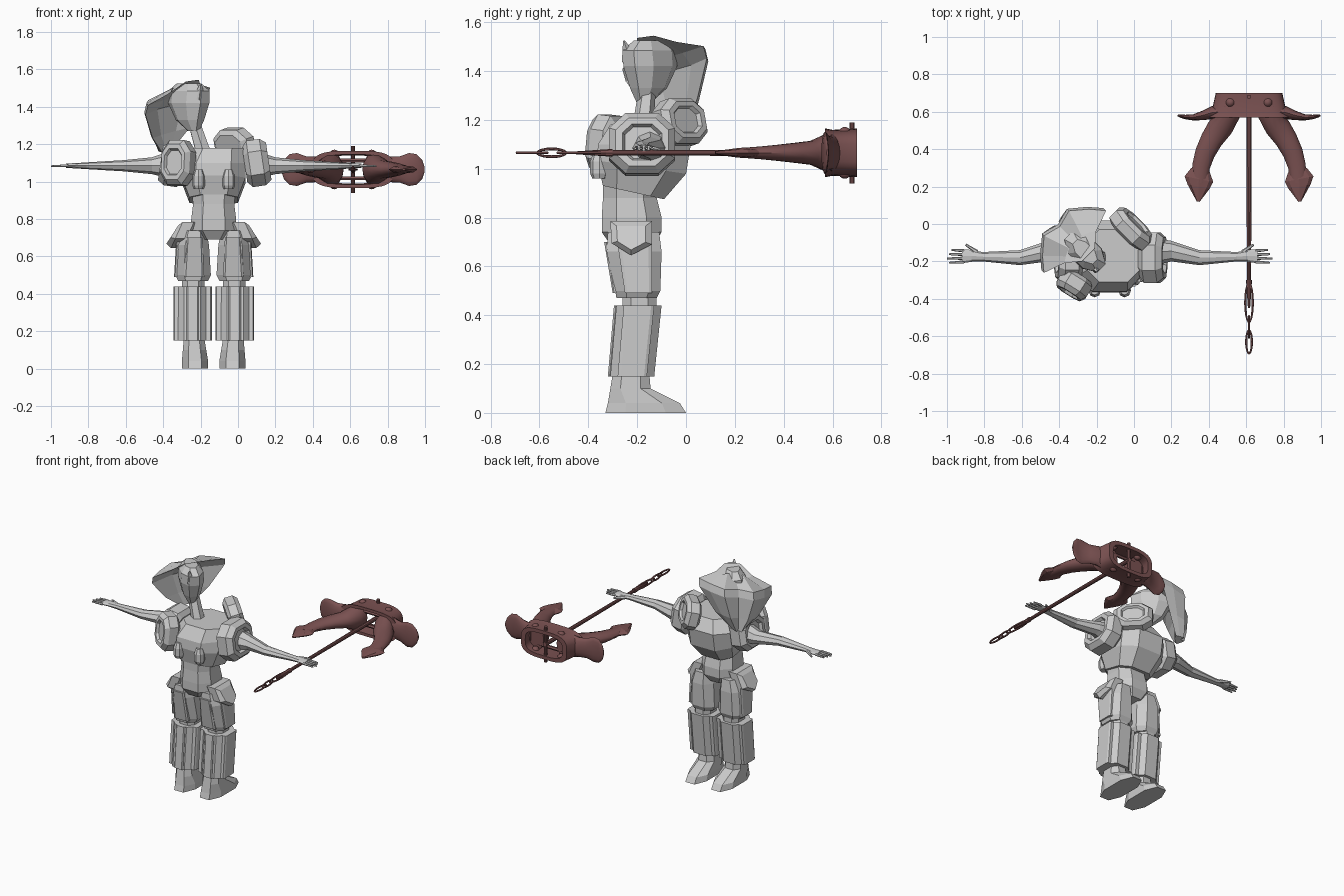
import bpy, bmesh, math
from mathutils import Vector, Matrix

if "Cube" in bpy.data.objects:
    bpy.data.objects.remove(bpy.data.objects["Cube"])


def material(name, rgb):
    m = bpy.data.materials.new(name)
    m.use_nodes = True
    m.diffuse_color = (*rgb, 1)
    m.node_tree.nodes["Principled BSDF"].inputs["Base Color"].default_value = (*rgb, 1)
    return m


GREY = material("light grey", (0.6, 0.6, 0.6))
RUST = material("dull red iron", (0.2, 0.085, 0.085))
X, Y, Z = Vector((1, 0, 0)), Vector((0, 1, 0)), Vector((0, 0, 1))
MID = -0.13  # body mirror line


def ring(c, u, v, hu, hv, n=8, cut=None):
    """Oval of n points, or a box outline with cut corners."""
    if cut is not None:
        k = cut
        pts = [(1, -k), (1, k), (k, 1), (-k, 1), (-1, k), (-1, -k), (-k, -1), (k, -1)]
    else:
        pts = [(math.cos(math.tau * i / n), math.sin(math.tau * i / n)) for i in range(n)]
    return [Vector(c) + u * (a * hu) + v * (b * hv) for a, b in pts]


def loft(name, rings, mat=GREY, closed=False, smooth=False, side=1):
    bm = bmesh.new()
    rows = []
    for r in rings:
        rows.append([bm.verts.new((p[0] if side > 0 else 2 * MID - p[0], p[1], p[2])) for p in r])
    n = len(rows[0])
    for i in range(len(rows) if closed else len(rows) - 1):
        a, b = rows[i], rows[(i + 1) % len(rows)]
        for j in range(n):
            bm.faces.new((a[j], a[(j + 1) % n], b[(j + 1) % n], b[j]))
    if not closed:
        bm.faces.new(rows[0])
        bm.faces.new(rows[-1])
    bmesh.ops.recalc_face_normals(bm, faces=bm.faces)
    return finish(name, bm, mat, smooth)


def finish(name, bm, mat, smooth=False):
    me = bpy.data.meshes.new(name)
    bm.to_mesh(me)
    bm.free()
    me.materials.append(mat)
    ob = bpy.data.objects.new(name, me)
    bpy.context.collection.objects.link(ob)
    if smooth:
        bpy.ops.object.select_all(action="DESELECT")
        ob.select_set(True)
        bpy.context.view_layer.objects.active = ob
        bpy.ops.object.shade_smooth_by_angle(angle=math.radians(40))
    return ob


def stack(name, levels, cut=0.5, side=1):
    """Upright loft; each level is z, x0, x1, y0, y1."""
    loft(name, [ring(((a + b) / 2, (c + d) / 2, z), X, Y, (b - a) / 2, (d - c) / 2, cut=cut)
                for z, a, b, c, d in levels], side=side)


def rod(name, p, q, r0, r1, mat=GREY, n=6, side=1):
    p, q = Vector(p), Vector(q)
    d = (q - p).normalized()
    u = d.cross(Z if abs(d.z) < 0.9 else X).normalized()
    v = d.cross(u)
    loft(name, [ring(p, u, v, r0, r0, n), ring(q, u, v, r1, r1, n)], mat, side=side)


def guard(name, c, normal, width, height, depth):
    """Armour plate with a recessed panel."""
    nrm = Vector(normal).normalized()
    u = nrm.cross(Z).normalized()
    v = u.cross(nrm)
    steps = [(-0.5, 0.75), (-0.3, 1), (0.25, 1), (0.5, 0.8), (0.5, 0.6), (0.35, 0.52)]
    loft(name, [ring(Vector(c) + nrm * (t * depth), u, v, width / 2 * s, height / 2 * s, cut=0.5)
                for t, s in steps])


# Legs, hips, arms and hands, one set per side
for side, word in ((1, "left"), (-1, "right")):
    stack(word + "_foot", [(0, -0.10, 0.04, -0.33, 0), (0.04, -0.10, 0.04, -0.32, -0.025),
                           (0.1, -0.09, 0.035, -0.31, -0.145), (0.16, -0.08, 0.03, -0.3, -0.15)], side=side)
    stack(word + "_shin", [(0.15, -0.105, 0.075, -0.31, -0.13), (0.44, -0.105, 0.075, -0.285, -0.1)], side=side)
    for edge, x in (("outer", 0.055), ("inner", -0.09)):
        stack(word + "_shin_" + edge + "_panel", [(0.15, x - 0.03, x + 0.03, -0.28, -0.16),
                                                  (0.44, x - 0.03, x + 0.03, -0.255, -0.13)], 0.8, side)
    stack(word + "_shin_front_ridge", [(0.15, -0.05, 0.015, -0.32, -0.25),
                                       (0.44, -0.05, 0.015, -0.295, -0.22)], 0.8, side)
    stack(word + "_knee", [(0.42, -0.08, 0.04, -0.26, -0.12), (0.5, -0.08, 0.04, -0.26, -0.12)], side=side)
    stack(word + "_thigh", [(0.47, -0.1, 0.06, -0.285, -0.12), (0.5, -0.115, 0.075, -0.29, -0.105),
                            (0.66, -0.105, 0.065, -0.325, -0.1), (0.74, -0.09, 0.035, -0.32, -0.11)], side=side)
    stack(word + "_thigh_side_panel", [(0.49, 0.03, 0.082, -0.25, -0.14),
                                       (0.69, 0.02, 0.07, -0.28, -0.14)], 0.8, side)
    stack(word + "_thigh_front_panel", [(0.49, -0.08, 0.03, -0.3, -0.24),
                                        (0.7, -0.07, 0.015, -0.335, -0.25)], 0.8, side)
    # Hip pod: pointed plate leaning outward
    pod = [(-0.31, 0.785), (-0.14, 0.785), (-0.14, 0.69), (-0.225, 0.645), (-0.305, 0.695)]
    loft(word + "_hip_pod", [[Vector((off + (0.785 - z) * 0.45,
                                      -0.225 + (y + 0.225) * s, 0.72 + (z - 0.72) * s)) for y, z in pod]
                             for off, s in ((-0.05, 0.7), (-0.025, 1), (0.035, 1), (0.06, 0.7))], side=side)
    # Arm and palm
    arm = [(0.08, -0.15, 1.09, 0.08, 0.08), (0.2, -0.145, 1.085, 0.055, 0.045),
           (0.35, -0.18, 1.085, 0.04, 0.03), (0.55, -0.175, 1.085, 0.025, 0.018),
           (0.61, -0.17, 1.085, 0.032, 0.014), (0.66, -0.173, 1.085, 0.037, 0.012)]
    loft(word + "_arm", [ring((x, y, z), Y, Z, ry, rz, 8) for x, y, z, ry, rz in arm], side=side)
    for i in range(4):
        y = -0.203 + i * 0.02
        tip = 0.74 - 0.012 * abs(i - 1)
        rod(word + "_finger", (0.65, y, 1.085), (tip, y * 1.15 + 0.026, 1.083), 0.009, 0.005, side=side)
    rod(word + "_thumb", (0.58, -0.15, 1.085), (0.64, -0.11, 1.08), 0.012, 0.006, side=side)
    # Chest studs
    loft(word + "_chest_stud", [ring((-0.05, -0.355, z), X, Y, r, r * 1.1, 8)
                                for z, r in ((0.96, 0.026), (0.98, 0.034), (1.03, 0.034), (1.065, 0.022))], side=side)

# Torso
stack("abdomen", [(0.69, -0.2, -0.06, -0.31, -0.13), (0.74, -0.25, -0.01, -0.345, -0.1),
                  (0.8, -0.25, -0.01, -0.345, -0.1), (0.88, -0.24, -0.02, -0.34, -0.12),
                  (0.97, -0.25, -0.01, -0.34, -0.12)])
chest = [(0.93, 0.22, -0.26, 0.0, -0.34, -0.09), (1.03, 0.15, -0.3, 0.04, -0.365, 0.0),
         (1.1, 0, -0.3, 0.04, -0.36, 0.02), (1.18, 0, -0.25, 0.03, -0.31, -0.03)]
loft("chest", [[p - Z * ((p.y + 0.34) * tilt) for p in
                ring(((a + b) / 2, (c + d) / 2, z), X, Y, (b - a) / 2, (d - c) / 2, cut=0.55)]
               for z, tilt, a, b, c, d in chest])

# Shoulder armour
guard("left_shoulder_guard", (0.1, -0.18, 1.1), (1, 0, 0.15), 0.27, 0.25, 0.13)
guard("right_shoulder_guard", (-0.35, -0.18, 1.09), (-1, 0, 0.15), 0.26, 0.23, 0.13)
guard("left_shoulder_fin", (-0.015, -0.025, 1.19), (0.7, 0.7, 0.25), 0.25, 0.19, 0.1)
guard("right_shoulder_fin", (-0.32, -0.325, 1.1), (-0.5, -0.8, 0.1), 0.18, 0.24, 0.11)

# Head, turned to one side
HEAD = Vector((-0.315, -0.095, 0))
FWD, SIDE = Vector((0.707, -0.707, 0)), Vector((0.707, 0.707, 0))


def head_point(s, f, z):
    return HEAD + SIDE * s + FWD * f + Z * (z + 0.2 * s)


face = [(1.27, 0.025, 0.08, 0.14), (1.33, 0.055, 0.0, 0.165), (1.42, 0.075, -0.05, 0.195),
        (1.485, 0.07, -0.05, 0.2), (1.525, 0.04, 0.0, 0.15)]
loft("face", [ring(head_point(0, (a + b) / 2, z), SIDE, FWD, w, (b - a) / 2, cut=0.45)
              for z, w, a, b in face])
rod("neck", head_point(0.01, 0.1, 1.32), (-0.18, -0.18, 1.14), 0.035, 0.045)
rod("forelock", head_point(-0.02, 0.17, 1.45), head_point(-0.03, 0.195, 1.53), 0.035, 0.004, n=4)

# Swept-back hair shell with a jagged crown: half width, wing, back and front per height
hair = [(1.165, 0.04, -0.09, -0.14, -0.08, 0), (1.26, 0.14, -0.06, -0.15, -0.08, 0),
        (1.405, 0.235, -0.02, -0.155, -0.07, 0), (1.455, 0.235, 0.0, -0.14, -0.02, 0),
        (1.535, 0.12, 0.04, 0.0, 0.1, 1)]
loft("hair", [[head_point(s * w, f, z + jag * lift) for s, f, lift in
               ((-1, wing, -0.04), (-0.75, (wing + back) / 2, -0.05), (-0.4, back, -0.025),
                (0, back + 0.025, -0.045), (0.4, back, -0.025),
                (0.75, (wing + back) / 2, -0.05), (1, wing, -0.04),
                (0.4, front, 0.0), (-0.4, front, 0.01))]
              for z, w, wing, back, front, jag in hair])

# Anchor: shank and pin
AX, AZ = 0.615, 1.065
rod("anchor_shank", (AX, -0.31, AZ), (AX, 0.69, AZ), 0.011, 0.015, RUST, 10)
rod("shank_collar", (AX, -0.45, AZ), (AX, -0.3, AZ), 0.006, 0.016, RUST, 8)
rod("crown_pin", (AX, 0.68, AZ - 0.125), (AX, 0.68, AZ + 0.125), 0.011, 0.011, RUST, 10)

# Hollow crown
crown = [(0.57, 0.22, 0.1), (0.6, 0.2, 0.094), (0.7, 0.178, 0.1),
         (0.7, 0.145, 0.075), (0.57, 0.175, 0.08)]
outline = []
for y, hx, hz in crown:
    pts = []
    for i in range(32):
        t = math.tau * i / 32
        c, s = math.cos(t), math.sin(t)
        pts.append(Vector((AX + hx * math.copysign(abs(c) ** 0.6, c), y,
                           AZ + hz * math.copysign(abs(s) ** 0.6, s))))
    outline.append(pts)
loft("anchor_crown", outline, RUST, closed=True, smooth=True)
for dz in (-0.047, 0.047):
    rod("crown_bar", (AX - 0.1, 0.62, AZ + dz), (AX + 0.1, 0.62, AZ + dz), 0.012, 0.012, RUST)

for sx in (-1, 1):
    # Flared crown ends
    lobe = [(0.15, 0.6, 0.035, 0.08), (0.2, 0.595, 0.035, 0.068), (0.25, 0.58, 0.025, 0.07),
            (0.3, 0.57, 0.016, 0.088), (0.34, 0.572, 0.012, 0.082), (0.37, 0.577, 0.008, 0.05),
            (0.382, 0.58, 0.004, 0.015)]
    loft("crown_end", [ring((AX + sx * x, y, AZ), Y, Z, ry, rz, 16) for x, y, ry, rz in lobe],
         RUST, smooth=True)
    # Curved arm: offset, y, half width, half thickness, lean
    arm = [(0.115, 0.63, 0.065, 0.09, 0), (0.118, 0.575, 0.068, 0.08, 0.1), (0.155, 0.515, 0.068, 0.05, 0.5),
           (0.2, 0.45, 0.06, 0.042, 0.6), (0.235, 0.38, 0.054, 0.034, 0.45),
           (0.256, 0.31, 0.048, 0.027, 0.3), (0.265, 0.22, 0.045, 0.02, 0.1)]
    loft("anchor_arm", [ring((AX + sx * x, y, AZ), Vector((1, lean * sx, 0)).normalized(), Z, w, h, 14)
                        for x, y, w, h, lean in arm], RUST, smooth=True)
    # Arrow-shaped fluke
    fluke = [(0.26, 0.29, 0.05, 0.016), (0.268, 0.24, 0.078, 0.022), (0.27, 0.2, 0.06, 0.018),
             (0.272, 0.12, 0.008, 0.007)]
    loft("anchor_fluke", [ring((AX + sx * x, y, AZ), Vector((1, 0.2 * sx, 0)).normalized(), Z, w, h, 8)
                          for x, y, w, h in fluke], RUST)
    # Rivets above and below
    for sz in (-1, 1):
        bm = bmesh.new()
        bmesh.ops.create_uvsphere(bm, u_segments=12, v_segments=8, radius=0.026)
        bm.transform(Matrix.Translation((AX + sx * 0.1, 0.65, AZ + sz * 0.08)))
        finish("crown_rivet", bm, RUST, True)

# Chain links, alternating flat and upright
for name, y, half, wide, axis in (("flat_link", -0.42, 0.105, 0.02, X), ("upright_link", -0.55, 0.058, 0.016, Z),
                                  ("end_link", -0.63, 0.062, 0.015, X)):
    other = Z if axis == X else X
    rings = []
    for i in range(20):
        t = math.tau * i / 20
        d = axis * math.cos(t) + Y * math.sin(t)
        c = Vector((AX, y, AZ)) + axis * (wide * math.cos(t)) + Y * (half * math.sin(t))
        rings.append(ring(c, d, other, 0.006, 0.006, 6))
    loft(name, rings, RUST, closed=True, smooth=True)
